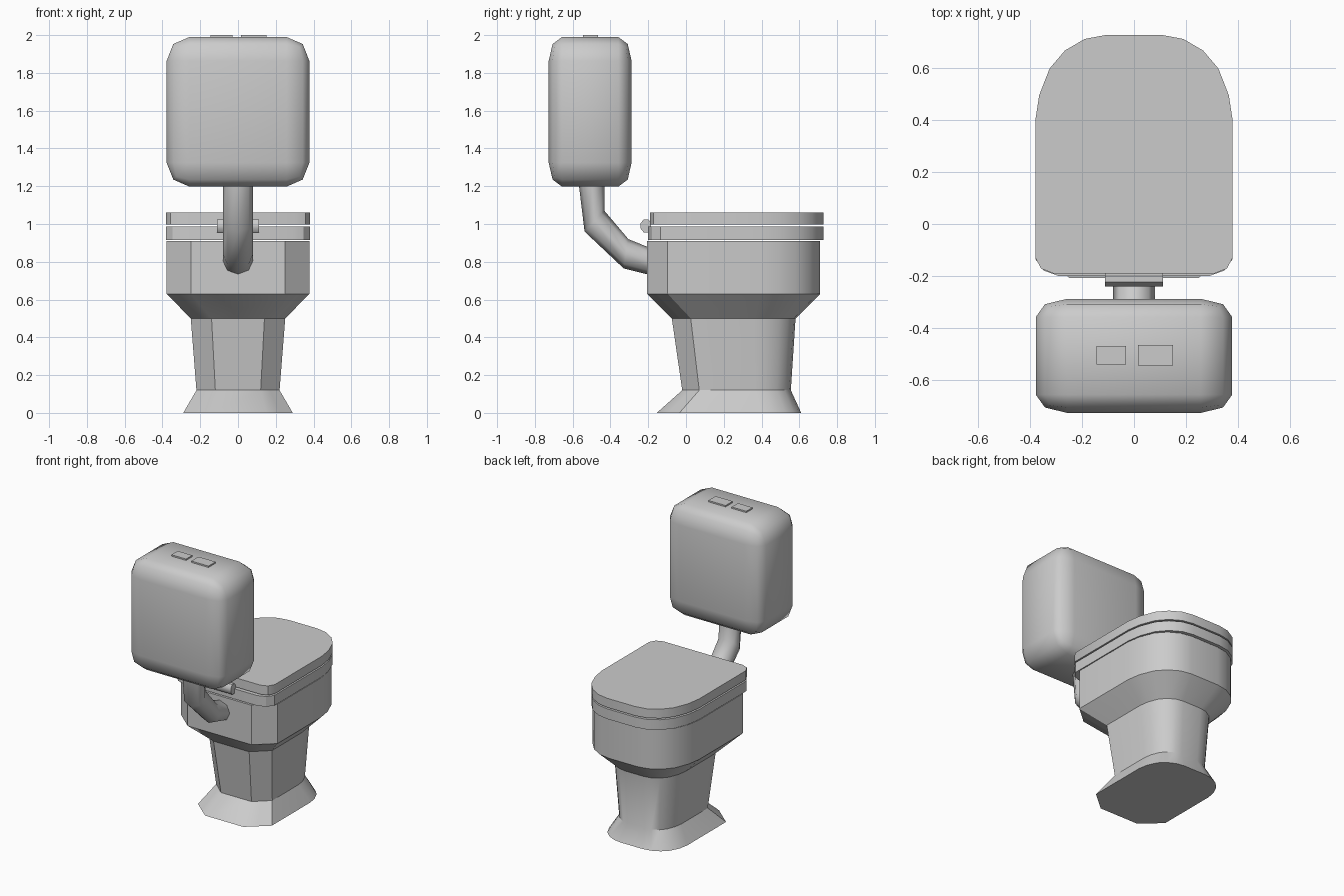
import bpy, bmesh, math
from math import radians, cos, sin, pi

if "Cube" in bpy.data.objects:
    bpy.data.objects.remove(bpy.data.objects["Cube"])


def finish(name, bm, angle=30):
    bmesh.ops.recalc_face_normals(bm, faces=bm.faces)
    me = bpy.data.meshes.new(name)
    bm.to_mesh(me)
    bm.free()
    ob = bpy.data.objects.new(name, me)
    bpy.context.collection.objects.link(ob)
    bpy.ops.object.select_all(action='DESELECT')
    ob.select_set(True)
    bpy.context.view_layer.objects.active = ob
    bpy.ops.object.shade_smooth_by_angle(angle=radians(angle))
    return ob


def loft(name, rings, angle=30):
    bm = bmesh.new()
    loops = [[bm.verts.new(p) for p in r] for r in rings]
    n = len(loops[0])
    for a, b in zip(loops, loops[1:]):
        for i in range(n):
            j = (i + 1) % n
            bm.faces.new((a[i], a[j], b[j], b[i]))
    bm.faces.new(loops[0][::-1])
    bm.faces.new(loops[-1])
    return finish(name, bm, angle)


# D-shaped section: rounded front (+y), clipped corners at the tank end (-y)
FRONT = [(1, 0), (.96, .3), (.855, .61), (.7, .82), (.5, .955), (.29, 1)]


def outline(z, w, y0, y1, flat, clip, arc, bulge=0.0):
    half = [(flat, y0),
            ((flat + w) / 2 + bulge, y0 + clip / 2 - bulge),
            (w, y0 + clip)]
    half += [(w * fx, y1 - arc + arc * fy) for fx, fy in FRONT]
    return [(x, y, z) for x, y in half] + [(-x, y, z) for x, y in half[::-1]]


def box(name, lo, hi, bevel=0, angle=30):
    bm = bmesh.new()
    bmesh.ops.create_cube(bm, size=1)
    if bevel:
        bmesh.ops.bevel(bm, geom=bm.edges[:], offset=bevel, segments=2,
                        profile=0.5, affect='EDGES')
    for v in bm.verts:
        v.co = [l + (h - l) * (c + 0.5) for l, h, c in zip(lo, hi, v.co)]
    return finish(name, bm, angle)


# Pedestal and bowl
loft("bowl", [
    outline(0.00, .29, -.155, .61, .15, .12, .21),
    outline(0.12, .22, -.02, .555, .12, .09, .19),
    outline(0.50, .25, -.075, .58, .14, .10, .22),
    outline(0.63, .378, -.207, .71, .25, .11, .32),
    outline(0.91, .378, -.207, .71, .25, .11, .32),
])

# Seat and closed lid
loft("seat", [outline(z, .38, -.20, .727, .29, .065, .33, .012)
              for z in (.915, .987)])
loft("lid", [outline(z, .38, -.19, .727, .31, .06, .33, .012)
             for z in (.997, 1.062)])

# Hinge barrel
loft("hinge", [[(x, -.212 + .03 * cos(a), .99 + .038 * sin(a))
                for a in [(i + .5) * pi / 4 for i in range(8)]]
               for x in (-.112, .112)], 50)

# Cistern with softly rounded corners
box("tank", (-.378, -.727, 1.198), (.378, -.288, 1.99), .16, 60)

# Flush buttons
box("small_button", (-.145, -.54, 1.97), (-.03, -.47, 2.0))
box("large_button", (.015, -.545, 1.97), (.15, -.465, 2.0))

# Bent pipe: outer and inner edge points (y, z) of each elliptical section
PIPE = [((-.57, 1.23), (-.43, 1.23)), ((-.537, .96), (-.432, 1.07)),
        ((-.33, .765), (-.305, .92)), ((-.17, .725), (-.17, .865))]
rings = []
for (ay, az), (by, bz) in PIPE:
    rings.append([(.08 * sin(a),
                   (ay + by) / 2 + (by - ay) / 2 * cos(a),
                   (az + bz) / 2 + (bz - az) / 2 * cos(a))
                  for a in [i * pi / 4 for i in range(8)]])
loft("flush_pipe", rings, 60)
